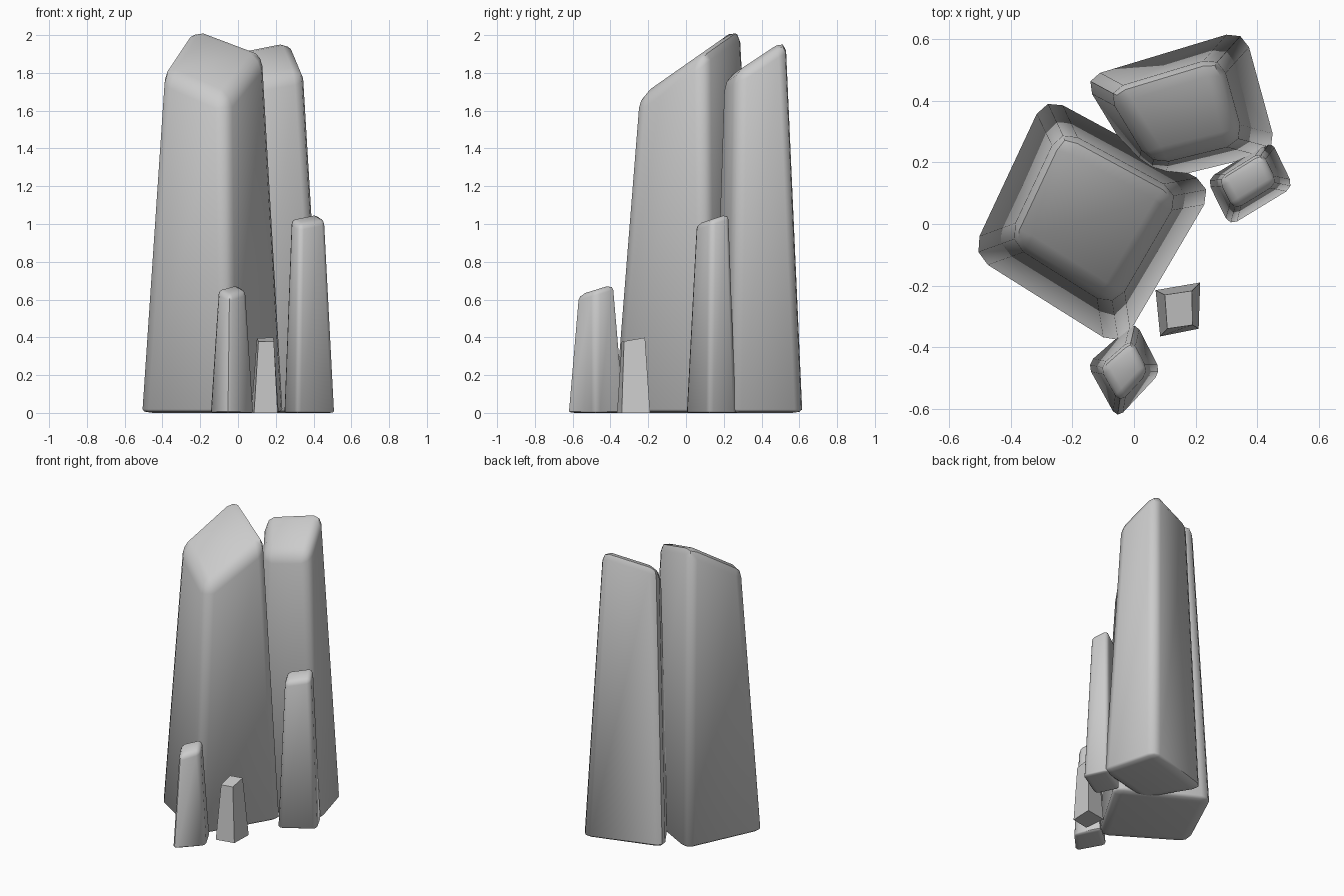
import bpy, bmesh, math

if "Cube" in bpy.data.objects:
    bpy.data.objects.remove(bpy.data.objects["Cube"])


def shard(name, base, top, slope, bevel=0.0, squash=0.3):
    """Tapered four-sided pillar with a slanted top: z = slope[0] + slope[1] * y."""
    bm = bmesh.new()
    lo = [bm.verts.new((x, y, 0)) for x, y in base]
    hi = [bm.verts.new((x, y, slope[0] + slope[1] * y)) for x, y in top]
    bm.faces.new(lo[::-1])
    bm.faces.new(hi)
    for i in range(4):
        j = (i + 1) % 4
        bm.faces.new((lo[i], lo[j], hi[j], hi[i]))
    if bevel:
        bmesh.ops.bevel(bm, geom=bm.edges[:], offset=bevel, segments=2,
                        profile=0.5, affect='EDGES', clamp_overlap=True)
        # flatten the rounding at the foot
        for v in bm.verts:
            if v.co.z < 0.15:
                v.co.z *= squash
    bmesh.ops.recalc_face_normals(bm, faces=bm.faces[:])
    me = bpy.data.meshes.new(name)
    bm.to_mesh(me)
    bm.free()
    ob = bpy.data.objects.new(name, me)
    bpy.context.collection.objects.link(ob)
    if bevel:
        bpy.ops.object.select_all(action='DESELECT')
        ob.select_set(True)
        bpy.context.view_layer.objects.active = ob
        bpy.ops.object.shade_smooth_by_angle(angle=math.radians(50))
    return ob


def taper(base, centre, scale):
    """Shrink the foot outline about its middle and move it to a new centre."""
    cx = sum(p[0] for p in base) / 4
    cy = sum(p[1] for p in base) / 4
    return [(centre[0] + (x - cx) * scale, centre[1] + (y - cy) * scale) for x, y in base]


# Two tall pillars
front = [(-0.534, -0.10), (-0.044, -0.408), (0.265, 0.12), (-0.29, 0.42)]
shard("tall_pillar_front", front, taper(front, (-0.14, 0.02), 0.70), (1.846, 0.70), 0.065)

back = [(-0.17, 0.475), (0.04, 0.13), (0.47, 0.235), (0.36, 0.635)]
shard("tall_pillar_back", back, taper(back, (0.15, 0.358), 0.70), (1.63, 0.66), 0.06)

# Two small pillars
right = [(0.235, 0.145), (0.31, -0.008), (0.52, 0.12), (0.445, 0.275)]
shard("small_pillar_right", right, taper(right, (0.37, 0.14), 0.67), (0.98, 0.33), 0.028)

left = [(-0.155, -0.455), (-0.055, -0.635), (0.09, -0.48), (0.005, -0.315)]
shard("small_pillar_left", left, taper(left, (-0.03, -0.475), 0.64), (0.80, 0.31), 0.028)

# Plain sharp-edged stump
stump = [(0.085, -0.365), (0.21, -0.34), (0.215, -0.19), (0.07, -0.215)]
stump_top = [(0.108, -0.34), (0.19, -0.328), (0.188, -0.217), (0.10, -0.23)]
shard("stump", stump, stump_top, (0.438, 0.18))
